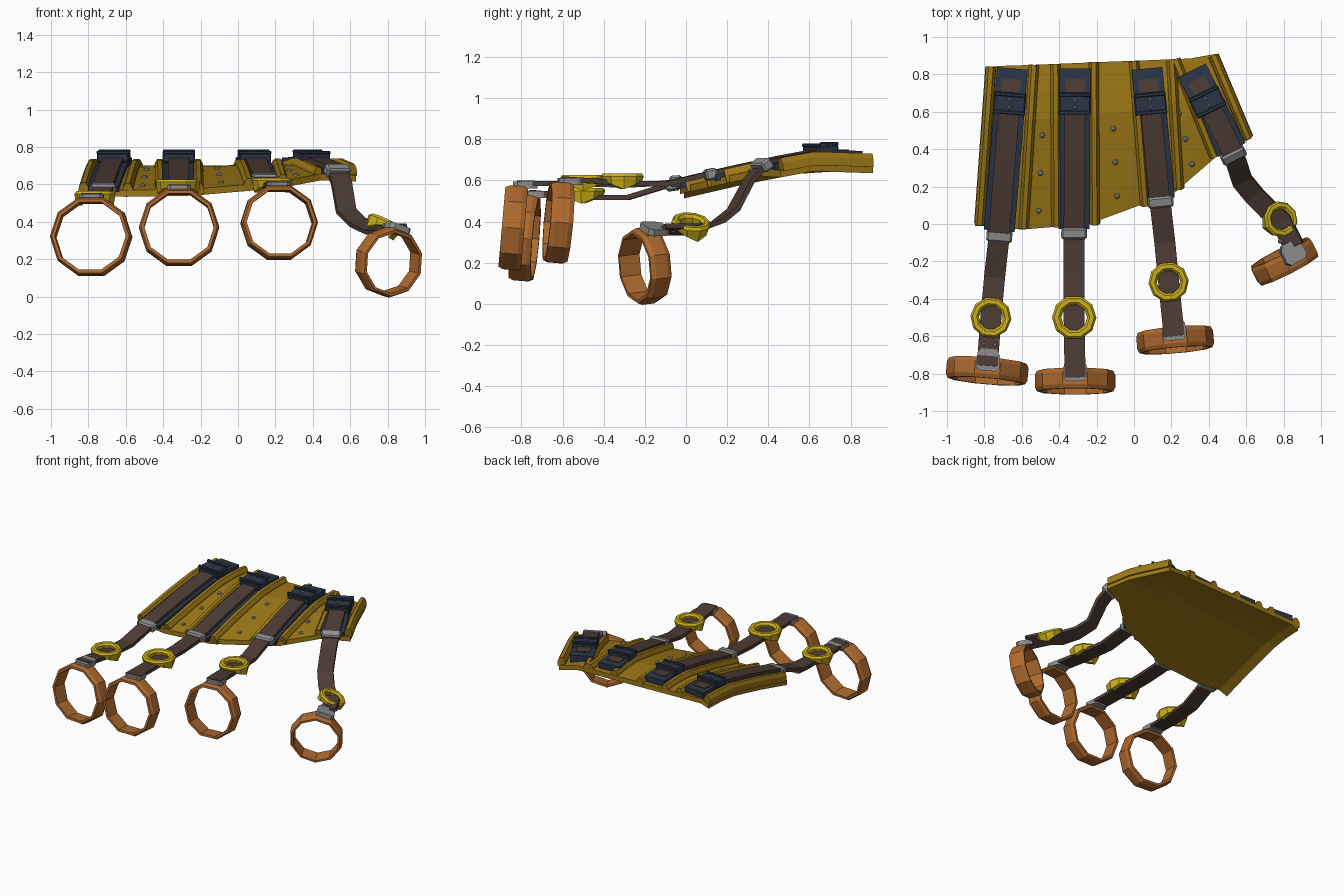
import bpy
import bmesh
from math import sin, cos, pi, radians, atan2
from mathutils import Vector, Matrix

cube = bpy.data.objects.get("Cube")
if cube:
    bpy.data.objects.remove(cube, do_unlink=True)


def material(name, r, g, b):
    m = bpy.data.materials.new(name)
    m.use_nodes = True
    m.diffuse_color = (r, g, b, 1)
    m.node_tree.nodes["Principled BSDF"].inputs["Base Color"].default_value = (r, g, b, 1)
    return m


GOLD = material("dark_gold", 0.34, 0.19, 0.008)
YELLOW = material("bright_yellow", 0.6, 0.43, 0.01)
BRONZE = material("bronze", 0.43, 0.145, 0.028)
LEATHER = material("brown_leather", 0.075, 0.045, 0.036)
NAVY = material("navy", 0.026, 0.037, 0.065)
STEEL = material("grey_steel", 0.27, 0.27, 0.27)


def build(name, verts, faces, mat, matrix=Matrix()):
    bm = bmesh.new()
    vs = [bm.verts.new(matrix @ Vector(v)) for v in verts]
    for f in faces:
        bm.faces.new([vs[i] for i in f])
    bmesh.ops.recalc_face_normals(bm, faces=bm.faces)
    me = bpy.data.meshes.new(name)
    bm.to_mesh(me)
    bm.free()
    me.materials.append(mat)
    ob = bpy.data.objects.new(name, me)
    bpy.context.collection.objects.link(ob)
    return ob


def frame(center, yaw=0, pitch=0, roll=0):
    rot = [Matrix.Rotation(radians(a), 4, ax) for a, ax in ((yaw, "Z"), (pitch, "X"), (roll, "Y"))]
    return Matrix.Translation(center) @ rot[0] @ rot[1] @ rot[2]


def prism(name, outline, z0, z1, mat, matrix):
    n = len(outline)
    verts = [(x, y, z) for z in (z0, z1) for x, y in outline]
    faces = [range(n), range(n, 2 * n)]
    faces += [(i, (i + 1) % n, n + (i + 1) % n, n + i) for i in range(n)]
    return build(name, verts, faces, mat, matrix)


def box(name, sx, sy, sz, mat, matrix, bevel=0.008):
    x, y = sx / 2, sy / 2
    ob = prism(name, [(-x, -y), (x, -y), (x, y), (-x, y)], -sz / 2, sz / 2, mat, matrix)
    if bevel:
        mod = ob.modifiers.new("bevel", "BEVEL")
        mod.width = bevel
        mod.segments = 1
    return ob


def sweep(name, pts, section, mat, rolls=None):
    """Carry a (sideways, up) section along a path."""
    pts = [Vector(p) for p in pts]
    n, k, verts = len(pts), len(section), []
    for i, p in enumerate(pts):
        t = (pts[min(i + 1, n - 1)] - pts[max(i - 1, 0)]).normalized()
        side = Vector((-t.y, t.x, 0)).normalized()
        if rolls:
            side = Matrix.Rotation(radians(rolls[i]), 3, t) @ side
        up = t.cross(side)
        verts += [p + side * u + up * v for u, v in section]
    faces = [range(k), range((n - 1) * k, n * k)]
    for i in range(n - 1):
        faces += [(i * k + j, i * k + (j + 1) % k, (i + 1) * k + (j + 1) % k, (i + 1) * k + j)
                  for j in range(k)]
    return build(name, verts, faces, mat)


def flat(w, t):
    return [(-w / 2, 0), (w / 2, 0), (w / 2, t), (-w / 2, t)]


def ring(name, profile, mat, matrix, flap=0):
    """Ten-sided ring from an (radius, height) profile; flap lowers the sides."""
    n, k, verts = 10, len(profile), []
    for i in range(n):
        a = 2 * pi * i / n
        for r, z in profile:
            drop = flap * cos(a) ** 4 if z < 0 else 0
            verts.append((r * cos(a), r * sin(a), z - drop))
    faces = [(i * k + j, i * k + (j + 1) % k, (i + 1) % n * k + (j + 1) % k, (i + 1) % n * k + j)
             for i in range(n) for j in range(k)]
    return build(name, verts, faces, mat, matrix)


def rivet(name, matrix, r=0.015):
    dome = [(r * cos(2 * pi * i / 8), r * sin(2 * pi * i / 8)) for i in range(8)]
    verts = [(x, y, -0.01) for x, y in dome] + [(x, y, 0.004) for x, y in dome]
    verts += [(x * 0.5, y * 0.5, r * 0.8) for x, y in dome]
    faces = [range(8), range(16, 24)]
    faces += [(b + i, b + (i + 1) % 8, b + 8 + (i + 1) % 8, b + 8 + i)
              for b in (0, 8) for i in range(8)]
    build(name, verts, faces, STEEL, matrix)


def surf(y):
    """Height of the curved hand plate."""
    knots = [(-0.1, 0.555), (0, 0.575), (0.3, 0.645), (0.62, 0.705), (0.92, 0.695)]
    for (a, za), (b, zb) in zip(knots, knots[1:]):
        if y <= b:
            return za + (zb - za) * (y - a) / (b - a)
    return zb


def path(a, b, lift, steps=6):
    a, b = Vector(a), Vector(b)
    pts = [a.lerp(b, i / steps) for i in range(steps + 1)]
    return [(p.x, p.y, surf(p.y) + lift) for p in pts]


# Hand plate: columns from back edge to front edge
columns = [((-0.78, 0.84), (-0.85, -0.01), -0.025), ((-0.72, 0.845), (-0.78, -0.01), 0),
           ((-0.56, 0.85), (-0.6, -0.03), 0), ((-0.2, 0.865), (-0.24, 0), 0),
           ((0.19, 0.88), (0.22, 0.17), 0), ((0.3, 0.885), (0.44, 0.36), 0),
           ((0.44, 0.91), (0.63, 0.46), -0.025)]
rows, verts, faces = 7, [], []
for back, front, dz in columns:
    for x, y, z in path(back, front, dz):
        verts += [(x, y, z), (x, y, z - 0.035)]
for c in range(len(columns) - 1):
    for r in range(rows - 1):
        a, b = 2 * (c * rows + r), 2 * ((c + 1) * rows + r)
        faces += [(a, b, b + 2, a + 2), (a + 1, b + 1, b + 3, a + 3)]
    for r in (0, rows - 1):
        a, b = 2 * (c * rows + r), 2 * ((c + 1) * rows + r)
        faces.append((a, a + 1, b + 1, b))
for c in (0, len(columns) - 1):
    for r in range(rows - 1):
        a = 2 * (c * rows + r)
        faces.append((a, a + 1, a + 3, a + 2))
build("hand_plate", verts, faces, GOLD)

# Raised rails either side of each strap
rails = [((-0.765, 0.84), (-0.825, 0)), ((-0.535, 0.85), (-0.59, -0.02)),
         ((-0.42, 0.855), (-0.415, -0.01)), ((-0.215, 0.865), (-0.21, 0)),
         ((0, 0.87), (0.06, 0.1)), ((0.2, 0.88), (0.24, 0.19)),
         ((0.22, 0.88), (0.43, 0.36)), ((0.425, 0.9), (0.61, 0.46))]
for i, (a, b) in enumerate(rails):
    sweep(f"rail_{i + 1}", path(a, b, 0),
          [(-0.03, -0.03), (0.03, -0.03), (0.026, 0.01), (0.012, 0.035), (-0.012, 0.035), (-0.026, 0.01)], GOLD)

# Plate rivets: three in each gap
for i, (a, b) in enumerate([((-0.49, 0.475), (-0.51, 0.07)), ((-0.11, 0.51), (-0.09, 0.15)),
                            ((0.24, 0.59), (0.31, 0.32))]):
    for j, p in enumerate(path(a, b, 0, 2)):
        rivet(f"plate_rivet_{i + 1}_{j + 1}", frame(p, 0, -11))

# Each finger: strap on plate, finger path, joint ring, band
fingers = [
    dict(name="little", back=(-0.65, 0.83), front=(-0.72, -0.03),
         path=[(-0.725, -0.1, 0.56), (-0.745, -0.28, 0.505), (-0.765, -0.5, 0.505), (-0.785, -0.76, 0.53)],
         clamp=(-0.72, -0.065, 0.577, 8), joint=(-0.765, -0.5, 0.55), jr=0.11, jt=(-5, 0, 0),
         band=(-0.785, -0.785, 0.32), r=0.219, bt=(-5, -5, 0)),
    dict(name="middle", back=(-0.315, 0.83), front=(-0.32, -0.02),
         path=[(-0.32, -0.1, 0.575), (-0.32, -0.28, 0.565), (-0.32, -0.5, 0.57), (-0.315, -0.82, 0.575)],
         clamp=(-0.32, -0.05, 0.597, 5), joint=(-0.32, -0.5, 0.612), jr=0.119, jt=(0, 0, 0),
         band=(-0.315, -0.84, 0.37), r=0.215, bt=(0, -5, 0)),
    dict(name="index", back=(0.07, 0.83), front=(0.135, 0.14),
         path=[(0.145, 0.07, 0.61), (0.165, -0.1, 0.57), (0.185, -0.31, 0.575), (0.215, -0.6, 0.595)],
         clamp=(0.142, 0.12, 0.63, 12), joint=(0.185, -0.31, 0.62), jr=0.108, jt=(5, 0, 0),
         band=(0.22, -0.62, 0.395), r=0.206, bt=(5, -5, 0)),
    dict(name="thumb", back=(0.31, 0.82), front=(0.52, 0.4),
         path=[(0.55, 0.32, 0.6), (0.575, 0.24, 0.45), (0.64, 0.16, 0.385), (0.72, 0.08, 0.35),
               (0.79, 0.02, 0.35), (0.86, -0.12, 0.35)],
         clamp=(0.53, 0.37, 0.675, 35), joint=(0.785, 0.025, 0.395), jr=0.098, jt=(27, 5, 25),
         band=(0.805, -0.2, 0.185), r=0.187, bt=(27, 6, 19)),
]
for f in fingers:
    nm = f["name"]
    b, e = Vector(f["back"]), Vector(f["front"])
    d = (e - b).normalized()
    yaw = atan2(d.x, -d.y) * 180 / pi

    # Navy backing and leather strap running out along the finger
    sweep(nm + "_strap_backing", path(b, e, -0.01), flat(0.165, 0.03), NAVY)
    run = path(b + d * 0.1, e, 0.018) + f["path"]
    rolls = [0] * 7 + [min(1, i / 3) * f["bt"][2] for i in range(len(f["path"]))]
    sweep(nm + "_strap", run, flat(0.112, 0.025), LEATHER, rolls)

    # Navy end frame with leather inset, then the buckle
    sweep(nm + "_strap_end", path(b, b + d * 0.14, 0, 2), flat(0.165, 0.045), NAVY)
    sweep(nm + "_strap_inset", path(b + d * 0.055, b + d * 0.13, 0.044, 2), flat(0.1, 0.006), LEATHER)
    p = b + d * 0.185
    mid = (p.x, p.y, surf(p.y) + 0.042)
    m = frame(mid, yaw, 4)
    box(nm + "_buckle", 0.172, 0.115, 0.05, NAVY, m)
    for s in (-1, 1):
        box(nm + "_buckle_lip", 0.172, 0.02, 0.018, NAVY, m @ Matrix.Translation((0, s * 0.048, 0.028)), 0.004)
        rivet(nm + "_buckle_rivet", m @ Matrix.Translation((0, s * 0.02, 0.025)), 0.01)

    # Steel clamp at the plate edge
    x, y, z, pitch = f["clamp"]
    box(nm + "_clamp", 0.138, 0.06, 0.055, STEEL, frame((x, y, z), yaw, pitch), 0.01)

    # Yellow joint ring with pointed side flaps
    R = f["jr"]
    ring(nm + "_joint_ring",
         [(R * 0.58, 0), (R * 0.7, 0.014), (R * 0.9, 0.014), (R, 0), (R * 0.92, -0.022), (R * 0.62, -0.022)],
         YELLOW, frame(f["joint"], *f["jt"]), 0.04)

    # Bronze finger band
    R, m = f["r"], frame(f["band"], *f["bt"])
    h = 0.055
    ring(nm + "_finger_band",
         [(R * 0.87, -h), (R * 0.95, -h), (R, -h * 0.6), (R, h * 0.6), (R * 0.95, h), (R * 0.87, h)],
         BRONZE, m @ Matrix.Rotation(pi / 2, 4, "X"))

    # Steel clasp on top of the band
    top = m @ Matrix.Translation((0, 0.04, R * 0.95)) @ Matrix.Rotation(radians(-f["bt"][1]), 4, "X")
    half = [(0.042, 0.06), (0.06, 0.03), (0.064, -0.035), (0.045, -0.058)]
    prism(nm + "_clasp", half + [(-x, y) for x, y in reversed(half)], -0.008, 0.026, STEEL, top)
    for s in (-1, 1):
        rivet(nm + "_clasp_rivet", top @ Matrix.Translation((s * 0.03, 0.085, 0.014)), 0.013)
